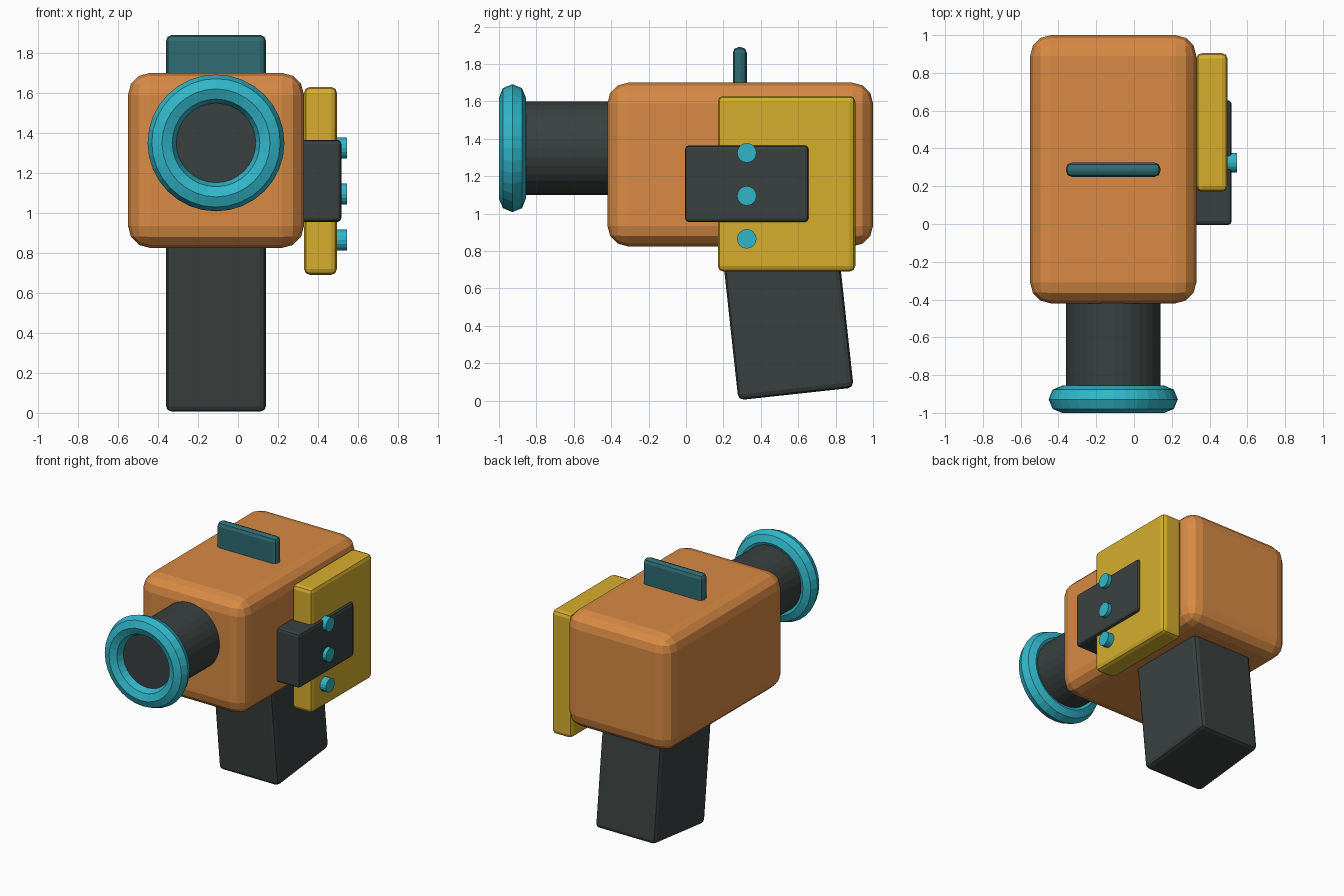
import bpy, math
from mathutils import Vector

if "Cube" in bpy.data.objects:
    bpy.data.objects.remove(bpy.data.objects["Cube"])


def material(name, hex_code):
    srgb = [int(hex_code[i:i + 2], 16) / 255 for i in (0, 2, 4)]
    lin = [c / 12.92 if c <= 0.04045 else ((c + 0.055) / 1.055) ** 2.4 for c in srgb]
    m = bpy.data.materials.new(name)
    m.diffuse_color = (*lin, 1)
    m.use_nodes = True
    m.node_tree.nodes["Principled BSDF"].inputs["Base Color"].default_value = m.diffuse_color
    return m


ORANGE = material("orange", "D88A44")
DARK = material("charcoal", "3A4140")
CYAN = material("cyan", "31B6C8")
TEAL = material("deep teal", "2E6C73")
YELLOW = material("yellow", "D6AE2D")


def finish(name, mat):
    ob = bpy.context.object
    ob.name = name
    ob.data.materials.append(mat)
    return ob


def box(name, lo, hi, bevel, segments, mat):
    """Bevelled box between two opposite corners."""
    lo, hi = Vector(lo), Vector(hi)
    bpy.ops.mesh.primitive_cube_add(size=1, location=(lo + hi) / 2)
    ob = finish(name, mat)
    ob.scale = hi - lo
    bpy.ops.object.transform_apply(location=False, rotation=False, scale=True)
    mod = ob.modifiers.new("rounded edges", 'BEVEL')
    mod.width = bevel
    mod.segments = segments
    return ob


def rod(name, center, radius, length, rotation, sides, mat):
    bpy.ops.mesh.primitive_cylinder_add(vertices=sides, radius=radius, depth=length,
                                        location=center, rotation=rotation)
    return finish(name, mat)


# Main housing
box("body", (-0.55, -0.42, 0.825), (0.33, 1.0, 1.70), 0.11, 3, ORANGE)

# Lens barrel and front ring
LX, LZ = -0.11, 1.35
rod("lens_barrel", (LX, -0.66, LZ), 0.25, 0.54, (math.pi / 2, 0, 0), 32, DARK)
bpy.ops.mesh.primitive_torus_add(major_radius=0.27, minor_radius=0.072,
                                 major_segments=32, minor_segments=8,
                                 location=(LX, -0.928, LZ), rotation=(math.pi / 2, 0, 0))
finish("lens_ring", CYAN)

# Tilted grip, running up into the housing
TILT = math.radians(6.2)
grip = box("grip", (-0.36, -0.31, -0.5), (0.14, 0.31, 0.5), 0.03, 2, DARK)
grip.rotation_euler = (TILT, 0, 0)
bottom = Vector((-0.11, 0.588, 0.036))
grip.location = bottom + Vector((0, -math.sin(TILT), math.cos(TILT))) * 0.5

# Sight fin on top
box("top_fin", (-0.36, 0.25, 1.60), (0.14, 0.325, 1.89), 0.03, 2, TEAL)

# Side panel, control block and buttons
box("side_panel", (0.33, 0.17, 0.69), (0.495, 0.905, 1.63), 0.03, 2, YELLOW)
box("control_block", (0.31, -0.005, 0.955), (0.517, 0.655, 1.365), 0.02, 2, DARK)
for i, z in enumerate((1.325, 1.095, 0.865)):
    rod(f"button_{i + 1}", (0.51, 0.325, z), 0.052, 0.07, (0, math.pi / 2, 0), 16, CYAN)
